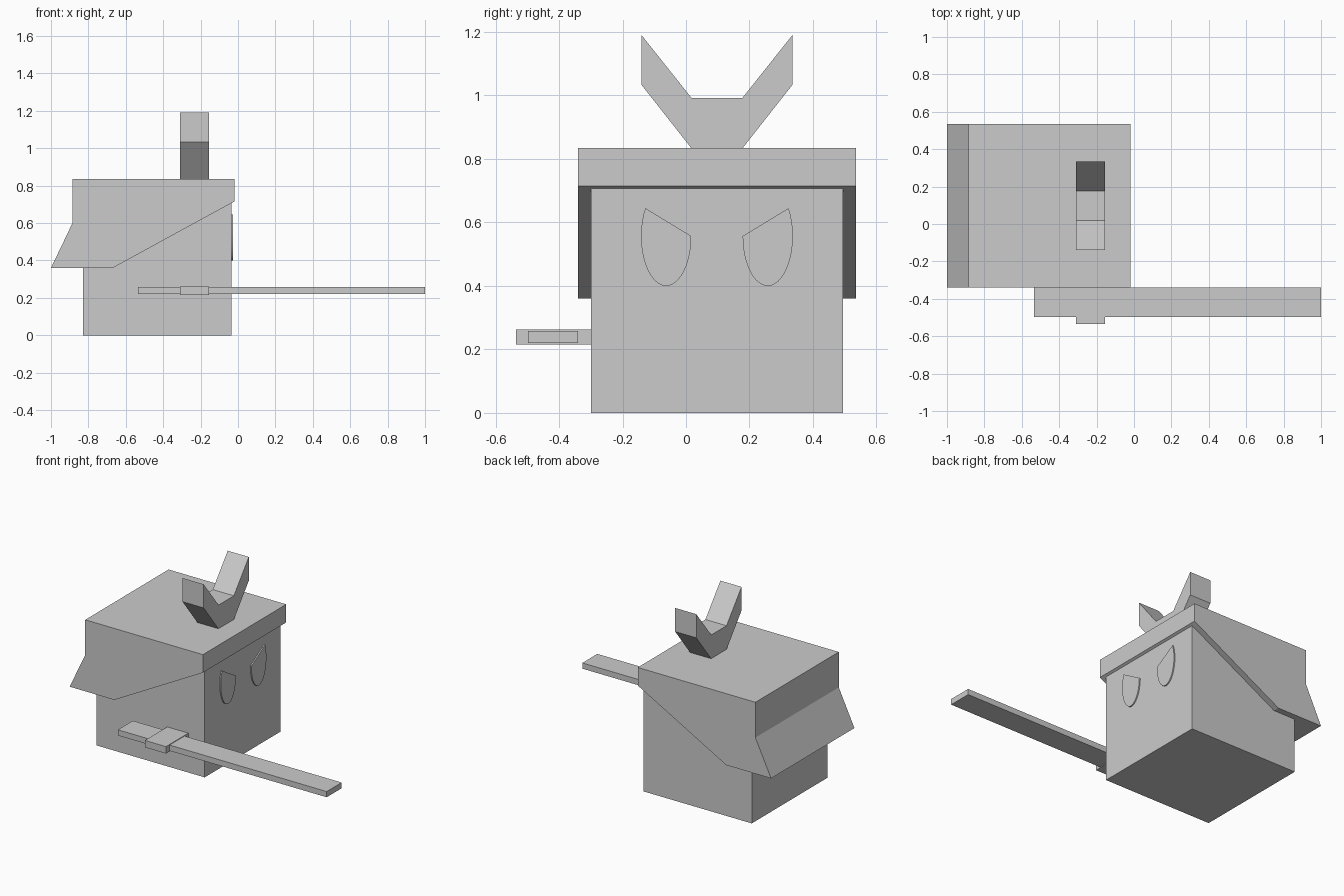
import bpy, bmesh, math
from mathutils import Vector

if "Cube" in bpy.data.objects:
    bpy.data.objects.remove(bpy.data.objects["Cube"])

MID_Y = 0.0975  # symmetry plane of the body


def prism(name, points, axis, lo, hi):
    """Extrude a 2D profile along an axis: 'x' takes (y, z), 'y' takes (x, z)."""
    def place(p, d):
        return (d, p[0], p[1]) if axis == 'x' else (p[0], d, p[1])
    bm = bmesh.new()
    face = bm.faces.new([bm.verts.new(place(p, lo)) for p in points])
    ext = bmesh.ops.extrude_face_region(bm, geom=[face])
    moved = [v for v in ext['geom'] if isinstance(v, bmesh.types.BMVert)]
    step = Vector(place((0, 0), hi - lo))
    bmesh.ops.translate(bm, verts=moved, vec=step)
    bmesh.ops.recalc_face_normals(bm, faces=bm.faces)
    mesh = bpy.data.meshes.new(name)
    bm.to_mesh(mesh)
    bm.free()
    obj = bpy.data.objects.new(name, mesh)
    bpy.context.collection.objects.link(obj)
    return obj


def box(name, x0, x1, y0, y1, z0, z1):
    return prism(name, [(x0, z0), (x1, z0), (x1, z1), (x0, z1)], 'y', y0, y1)


# Cube body
box("body", -0.83, -0.035, -0.30, 0.495, 0.0, 0.795)

# Helmet with slanted lower edge and flared neck guard
prism("helmet", [(-0.885, 0.835), (-0.02, 0.835), (-0.02, 0.715),
                 (-0.67, 0.36), (-1.0, 0.36), (-0.885, 0.60)],
      'y', -0.34, 0.535)

# V-shaped horn crest, mirrored about the middle
half = [(0.08, 0.833), (0.2375, 1.033), (0.2375, 1.19), (0.08, 0.992)]
crest = ([(MID_Y + y, z) for y, z in half]
         + [(MID_Y - y, z) for y, z in reversed(half)])
prism("horn_crest", crest, 'x', -0.31, -0.155)

# Slanted eyes: ellipses cut by a straight brow line
STEPS = 28
arc = [-math.radians(214) * i / STEPS for i in range(STEPS + 1)]
for name, side in (("eye_right", -1), ("eye_left", 1)):
    outline = [(MID_Y + side * (0.16 - 0.079 * math.cos(a)),
                0.557 + 0.157 * math.sin(a)) for a in arc]
    prism(name, outline, 'x', -0.04, -0.027)

# Sword with cross guard
box("sword_blade", -0.535, 1.0, -0.497, -0.34, 0.22, 0.258)
box("sword_guard", -0.31, -0.155, -0.535, -0.30, 0.216, 0.262)
